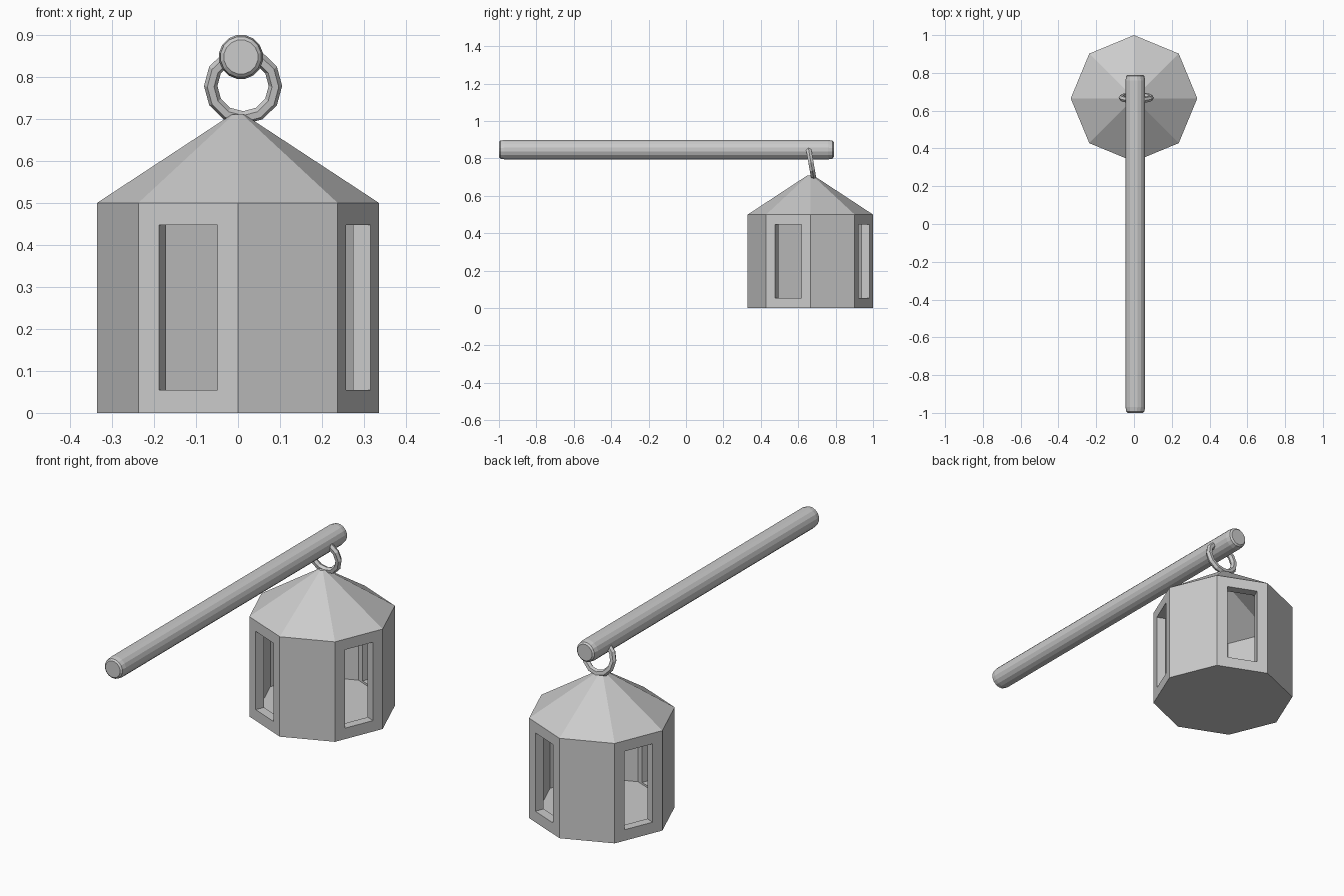
import bpy, bmesh, math
from mathutils import Matrix, Vector

if "Cube" in bpy.data.objects:
    bpy.data.objects.remove(bpy.data.objects["Cube"])

LANTERN_Y = 0.665
R = 0.335
APOTHEM = R * math.cos(math.pi / 8)


def lathe(name, profile, sides, matrix, phase=0.0):
    """Closed solid from (radius, height) pairs; ends are capped."""
    bm = bmesh.new()
    rings = []
    for r, h in profile:
        if r == 0:
            rings.append([bm.verts.new((0, 0, h))])
        else:
            rings.append([bm.verts.new((r * math.cos(phase + 2 * math.pi * i / sides),
                                        r * math.sin(phase + 2 * math.pi * i / sides), h))
                          for i in range(sides)])
    for a, b in zip(rings, rings[1:]):
        for i in range(sides):
            j = (i + 1) % sides
            if len(b) == 1:
                bm.faces.new((a[i], a[j], b[0]))
            else:
                bm.faces.new((a[i], a[j], b[j], b[i]))
    bm.faces.new(rings[0][::-1])
    if len(rings[-1]) > 1:
        bm.faces.new(rings[-1])
    bm.transform(matrix)
    bmesh.ops.recalc_face_normals(bm, faces=bm.faces)
    return finish(name, bm)


def finish(name, bm):
    me = bpy.data.meshes.new(name)
    bm.to_mesh(me)
    bm.free()
    ob = bpy.data.objects.new(name, me)
    bpy.context.collection.objects.link(ob)
    return ob


def subtract(ob, cutter):
    mod = ob.modifiers.new("cut", 'BOOLEAN')
    mod.operation = 'DIFFERENCE'
    mod.solver = 'EXACT'
    mod.object = cutter
    cutter.hide_render = True
    cutter.hide_set(True)


# Octagonal lantern house with pointed roof, hollowed out
at_lantern = Matrix.Translation((0, LANTERN_Y, 0))
house = lathe("lantern_house", [(R, 0), (R, 0.5), (0.015, 0.71)], 8, at_lantern)
hollow = lathe("hollow_cutter", [(0.287, 0.045), (0.287, 0.478), (0, 0.666)], 8, at_lantern)
subtract(house, hollow)

# Windows on every second wall
bm = bmesh.new()
for k in range(4):
    turn = Matrix.Rotation(math.radians(67.5 + 90 * k), 4, 'Z')
    place = at_lantern @ turn @ Matrix.Translation((APOTHEM, 0, 0.251))
    bmesh.ops.create_cube(bm, size=1, matrix=place @ Matrix.Diagonal((0.16, 0.151, 0.392, 1)))
subtract(house, finish("window_cutter", bm))

# Bake the cuts and drop the cutters
bpy.context.view_layer.update()
baked = bpy.data.meshes.new_from_object(house.evaluated_get(bpy.context.evaluated_depsgraph_get()))
house.modifiers.clear()
house.data = baked
for name in ("hollow_cutter", "window_cutter"):
    bpy.data.objects.remove(bpy.data.objects[name])

# Carrying pole with rounded ends, lying along y
along_y = Matrix.Translation((0.007, 0, 0.847)) @ Matrix.Rotation(math.radians(-90), 4, 'X')
lathe("pole", [(0.041, -1.0), (0.049, -0.993), (0.053, -0.97),
               (0.053, 0.76), (0.049, 0.783), (0.041, 0.79)], 16, along_y, math.pi / 16)

# Hanging ring, tilted slightly
bpy.ops.mesh.primitive_torus_add(
    major_segments=12, minor_segments=6, major_radius=0.077, minor_radius=0.016,
    location=(0.012, 0.668, 0.778), rotation=(math.radians(100), 0, 0))
bpy.context.object.name = "hanging_ring"
